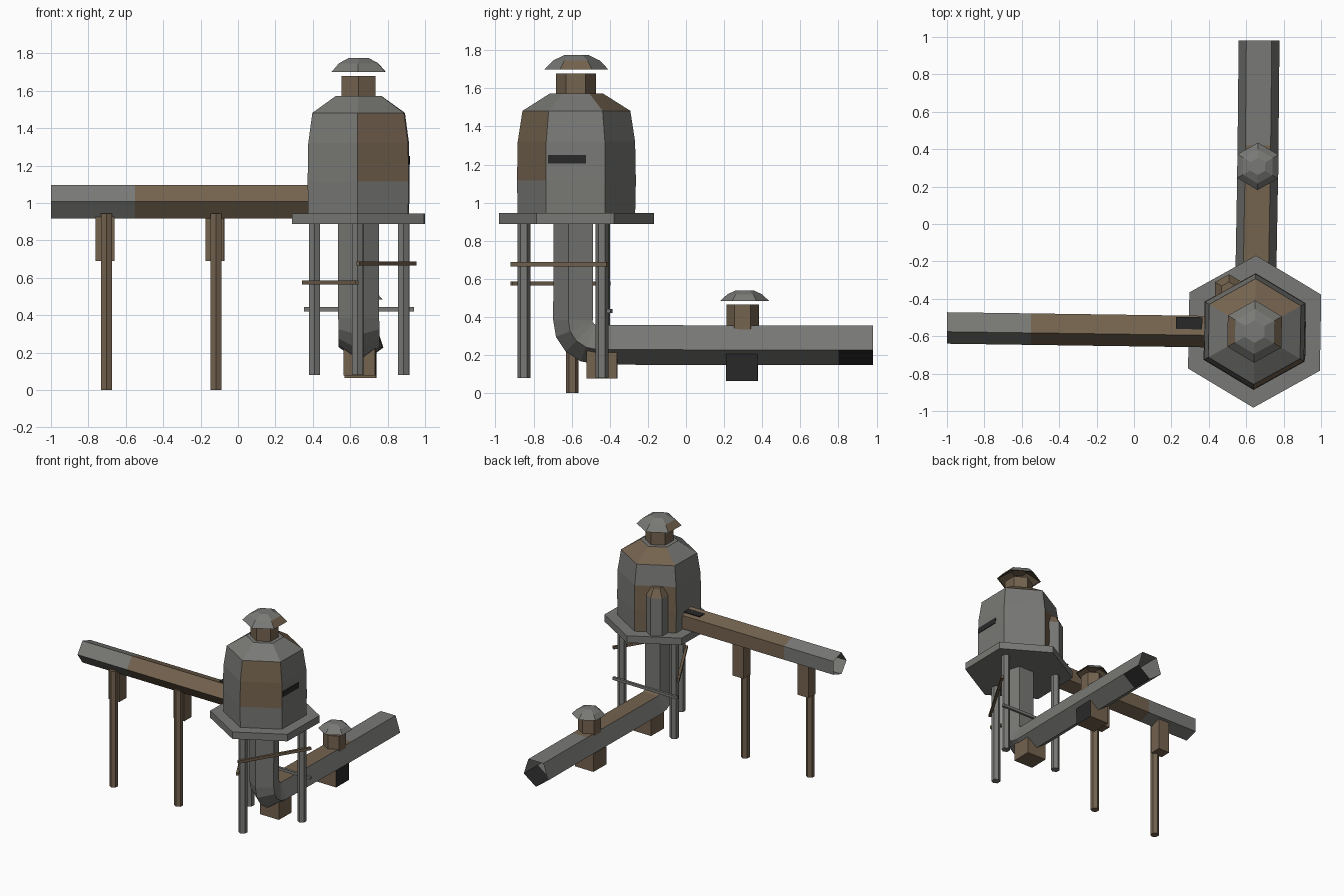
import bpy, bmesh, math
from mathutils import Vector, Matrix

if "Cube" in bpy.data.objects:
    bpy.data.objects.remove(bpy.data.objects["Cube"])

def mat(name, c):
    m = bpy.data.materials.new(name)
    m.diffuse_color = (*c, 1)
    m.use_nodes = True
    m.node_tree.nodes["Principled BSDF"].inputs["Base Color"].default_value = m.diffuse_color
    return m

MATS = [mat("grey_metal", (0.19, 0.19, 0.18)),
        mat("brown_rust", (0.175, 0.125, 0.078)),
        mat("dark_grime", (0.022, 0.022, 0.022))]
GREY, BROWN, DARK = 0, 1, 2
YAW = math.radians(-1)          # the whole model is turned very slightly
TX, TY = 0.645, -0.575          # tank centre

def finish(name, bm, rule):
    bmesh.ops.recalc_face_normals(bm, faces=bm.faces)
    me = bpy.data.meshes.new(name)
    for f in bm.faces:
        c, n = f.calc_center_median(), f.normal
        f.material_index = rule(c, n) if callable(rule) else rule
    bm.to_mesh(me)
    bm.free()
    for m in MATS:
        me.materials.append(m)
    ob = bpy.data.objects.new(name, me)
    bpy.context.collection.objects.link(ob)
    return ob

def skin(bm, rows, caps):
    rows = [[bm.verts.new(p) for p in r] for r in rows]
    k = len(rows[0])
    for a, b in zip(rows, rows[1:]):
        for i in range(k):
            j = (i + 1) % k
            bm.faces.new((a[i], a[j], b[j], b[i]))
    if caps:
        bm.faces.new(rows[0])
        bm.faces.new(rows[-1])

def hexa(name, x, y, profile, rule, turn=0.0):
    """Six-sided lathe; corners point along +-y."""
    bm = bmesh.new()
    ang = [math.pi / 2 + YAW + turn + i * math.pi / 3 for i in range(6)]
    skin(bm, [[(x + r * math.cos(a), y + r * math.sin(a), z) for a in ang]
              for r, z in profile], True)
    return finish(name, bm, rule)

def pipe(name, path, side, r, rule):
    """Open five-sided pipe; path holds (point, flat-side direction)."""
    bm = bmesh.new()
    side = Vector(side)
    ang = [math.radians(54 + 72 * i) for i in range(5)]
    skin(bm, [[Vector(p) + side * r * math.cos(a) + Vector(n) * r * math.sin(a)
               for a in ang] for p, n in path], False)
    return finish(name, bm, rule)

def box(name, c, s, rule, rot=YAW):
    bm = bmesh.new()
    M = Matrix.Translation(c) @ Matrix.Rotation(rot, 4, 'Z') @ Matrix.Diagonal((*s, 1))
    bmesh.ops.create_cube(bm, size=1, matrix=M)
    return finish(name, bm, rule)

# Tank with rusty panels
def tank_rule(c, n):
    a = math.degrees(math.atan2(c.y - TY, c.x - TX)) % 360
    face = round(a / 60) % 6    # 0 right, 1 back right, 2 back left, 5 front right
    if c.z > 1.49:
        return BROWN if face in (1, 2) and n.z < 0.99 else GREY
    if face == 5 and c.z > 1.115:
        return BROWN
    return BROWN if face == 2 and c.z < 1.32 else GREY

hexa("tank", TX, TY, [(0.308, 0.93), (0.312, 1.115), (0.308, 1.32),
                      (0.283, 1.482), (0.139, 1.573)], tank_rule)
hexa("platform", TX, TY, [(0.407, 0.888), (0.407, 0.945)], GREY)
hexa("tank_chimney", TX, TY - 0.002, [(0.104, 1.56), (0.104, 1.678)], BROWN)

# Chimney caps with recessed undersides
def cap(name, x, y, r, z, h):
    def rule(c, n):
        if n.z < 0:
            return BROWN
        return BROWN if abs(n.y) < 0.1 and abs(n.x) > 0.5 and c.z > 1 else GREY
    hexa(name, x, y, [(0.35 * r, z + 0.85 * h), (0.94 * r, z), (r, z),
                      (0.72 * r, z + 0.62 * h), (0.36 * r, z + h)], rule)

cap("tank_chimney_cap", TX, TY, 0.167, 1.70, 0.076)
cap("vent_cap", 0.662, 0.308, 0.127, 0.485, 0.055)
hexa("vent_stem", 0.662, 0.298, [(0.085, 0.33), (0.085, 0.465)], BROWN)

# Half-sunk column on the back of the tank
hexa("side_column", 0.507, -0.355, [(0.086, 0.94), (0.086, 1.25), (0.045, 1.32)],
     lambda c, n: BROWN if n.z > 0.3 else GREY)

# Legs and cross braces
legs = []
for i in range(3):
    a = -math.pi / 2 + YAW + i * math.tau / 3
    p = Vector((TX + 0.276 * math.cos(a), TY + 0.276 * math.sin(a), 0))
    legs.append(p)
    hexa("tank_leg", p.x, p.y, [(0.034, 0.08), (0.034, 0.89)], GREY)
for i, (z, m) in enumerate([(0.677, BROWN), (0.432, GREY), (0.575, BROWN)]):
    a, b = legs[i], legs[(i + 1) % 3]
    d = b - a
    off = Vector((d.y, -d.x, 0)).normalized() * 0.035
    c = (a + b) / 2 + off
    c.z = z
    box("leg_brace", c, (d.length + 0.11, 0.02, 0.022), m, math.atan2(d.y, d.x))

# Bent outlet pipe: down from the tank, then out to the back
path = [((0.645, -0.58, 0.9), (0, 1, 0)), ((0.645, -0.582, 0.385), (0, 1, 0))]
for i in range(1, 5):
    t = i * math.pi / 8
    path.append(((0.648, -0.465 - 0.12 * math.cos(t), 0.385 - 0.12 * math.sin(t)),
                 (0, math.cos(t), math.sin(t))))
for y, x in ((0.2, 0.66), (0.42, 0.663), (0.8, 0.667), (0.98, 0.668)):
    path.append(((x, y, 0.263), (0, 0, 1)))

def outlet_rule(c, n):
    if c.y > 0.8 and c.x > 0.67 and c.z < 0.22:
        return DARK
    return BROWN if -0.5 < c.y < 0.42 and c.z > 0.33 and abs(n.z) > 0.5 else GREY

pipe("outlet_pipe", path, (1, 0, 0), 0.115, outlet_rule)

# Straight inlet pipe
pipe("inlet_pipe", [((x, -0.547 - 0.014 * (x + 1), 1.007), (0, 1, 0))
                    for x in (-1, -0.55, 0.45)], (0, 0, 1), 0.093,
     lambda c, n: GREY if c.x < -0.55 else BROWN)

# Inlet posts and brackets
for x in (-0.703, -0.117):
    hexa("inlet_post", x, -0.597, [(0.033, 0), (0.033, 0.945)], BROWN)
    box("inlet_bracket", (x - 0.007, -0.54, 0.82), (0.1, 0.09, 0.26), BROWN)

# Footing blocks under the outlet pipe
box("bend_footing", (0.65, -0.44, 0.15), (0.17, 0.16, 0.145), BROWN)
box("vent_footing", (0.655, 0.293, 0.137), (0.17, 0.165, 0.145),
    lambda c, n: DARK if n.x > 0.5 else BROWN)

# Thin grime patches
box("grime_tank_right", (TX + 0.269, -0.625, 1.228), (0.006, 0.2, 0.045), DARK)
a = math.radians(-60) + YAW
box("grime_tank_front", (0.679, -0.829, 1.445), (0.075, 0.008, 0.06), DARK, a + math.pi / 2)
box("grime_inlet", (0.295, -0.53, 1.088), (0.14, 0.065, 0.006), DARK).rotation_euler = (0, 0, 0)
